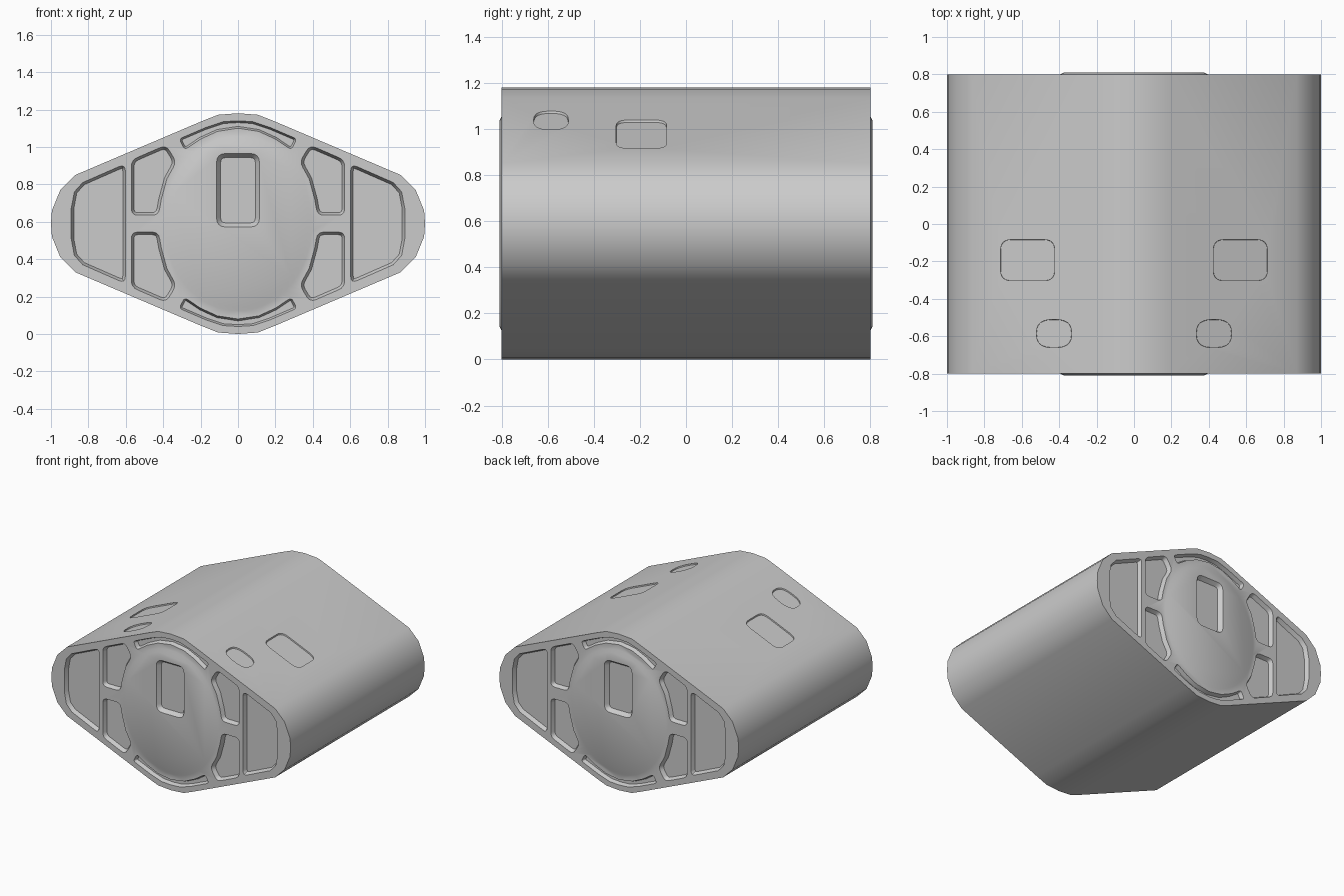
import bpy, bmesh, math
from mathutils import Vector

if "Cube" in bpy.data.objects:
    bpy.data.objects.remove(bpy.data.objects["Cube"])

H = 1.18      # overall height
HALF = 0.8    # half length of the body

grey = bpy.data.materials.new("plain_grey")
grey.diffuse_color = (0.6, 0.6, 0.6, 1)
grey.use_nodes = True
grey.node_tree.nodes["Principled BSDF"].inputs["Base Color"].default_value = grey.diffuse_color


def mirrored(half):
    """Close a right-hand outline by mirroring it over x = 0."""
    return half + [(-x, z) for x, z in reversed(half) if abs(x) > 1e-6]


def round_poly(pts, r, steps=4):
    """Round each corner of a polygon with a quadratic arc."""
    out, n = [], len(pts)
    for i in range(n):
        p = Vector(pts[i])
        a, b = Vector(pts[i - 1]) - p, Vector(pts[(i + 1) % n]) - p
        if abs(a.angle(b) - math.pi) < 0.6:
            out.append(p)
            continue
        pa = p + a.normalized() * min(r, a.length * 0.45)
        pb = p + b.normalized() * min(r, b.length * 0.45)
        for k in range(steps + 1):
            t = k / steps
            out.append(pa * (1 - t) ** 2 + p * (2 * t * (1 - t)) + pb * t * t)
    return out


def offset(pts, d):
    """Move a polygon outwards by d (inwards when negative)."""
    pts = [Vector(p) for p in pts]
    n = len(pts)
    area = sum(pts[i - 1].cross(pts[i]) for i in range(n))
    s = 1 if area > 0 else -1
    out = []
    for i in range(n):
        e1 = (pts[i] - pts[i - 1]).normalized()
        e2 = (pts[(i + 1) % n] - pts[i]).normalized()
        n1, n2 = Vector((e1.y, -e1.x)) * s, Vector((e2.y, -e2.x)) * s
        m = (n1 + n2).normalized()
        out.append(pts[i] + m * d / max(m.dot(n1), 0.5))
    return out


def loft(bm, a, b):
    """Closed solid between two matching loops of 3D points."""
    va, vb = [bm.verts.new(p) for p in a], [bm.verts.new(p) for p in b]
    n = len(va)
    bm.faces.new(va)
    bm.faces.new(list(reversed(vb)))
    for i in range(n):
        j = (i + 1) % n
        bm.faces.new((va[j], va[i], vb[i], vb[j]))


def at_y(pts, y):
    return [(p[0], y, p[1]) for p in pts]


def finish(bm, name):
    bmesh.ops.recalc_face_normals(bm, faces=bm.faces)
    me = bpy.data.meshes.new(name)
    bm.to_mesh(me)
    bm.free()
    ob = bpy.data.objects.new(name, me)
    me.materials.append(grey)
    bpy.context.collection.objects.link(ob)
    return ob


def boolean(target, tool, op):
    m = target.modifiers.new(op.lower(), 'BOOLEAN')
    m.operation, m.object, m.solver = op, tool, 'EXACT'
    bpy.context.view_layer.objects.active = target
    bpy.ops.object.modifier_apply(modifier=m.name)
    bpy.data.objects.remove(tool)


# Body: rounded diamond profile run along y
quarter = [(0, H), (0.107, 1.172), (0.2, 1.135), (0.87, 0.85), (0.95, 0.77), (0.995, 0.66), (1, 0.59)]
right = quarter + [(x, H - z) for x, z in reversed(quarter[:-1])]
profile = mirrored(right)
bm = bmesh.new()
loft(bm, at_y(profile, -HALF), at_y(profile, HALF))
body = finish(bm, "body")

# Raised oval plates on both ends
oval = [(0.395 * math.cos(t * math.tau / 72), 0.59 + 0.467 * math.sin(t * math.tau / 72)) for t in range(72)]
bm = bmesh.new()
for s in (-1, 1):
    loft(bm, at_y(offset(oval, 0.02), s * 0.79), at_y(offset(oval, -0.02), s * 0.81))
boolean(body, finish(bm, "oval_plates"), 'UNION')

# Recess outlines on the end faces
outer = [(0.602, 0.91), (0.83, 0.81), (0.875, 0.76), (0.892, 0.67),
         (0.892, 0.51), (0.875, 0.42), (0.83, 0.37), (0.602, 0.27)]
inner = [(0.425, 0.635), (0.41, 0.72), (0.38, 0.83), (0.33, 0.92), (0.385, 1.01), (0.57, 0.93), (0.57, 0.635)]
crescent = mirrored([(0, 1.14), (0.08, 1.135), (0.17, 1.105), (0.315, 1.045)]) 
crescent = ([(0, 1.14), (0.08, 1.135), (0.17, 1.105), (0.315, 1.043), (0.285, 0.985),
             (0.2, 1.042), (0.11, 1.083), (0, 1.1)])
crescent += [(-x, z) for x, z in reversed(crescent[1:-1])]
slot = [(-0.115, 0.572), (0.115, 0.572), (0.115, 0.965), (-0.115, 0.965)]


def flip(pts, sx, up):
    return [(sx * x, z if up else H - z) for x, z in pts]


recesses = [(round_poly(slot, 0.05), 0.81, 0.022)]
for up in (True, False):
    recesses.append((round_poly(flip(crescent, 1, up), 0.02), HALF, 0.01))
    for sx in (-1, 1):
        recesses.append((round_poly(flip(inner, sx, up), 0.035), HALF, 0.014))
for sx in (-1, 1):
    recesses.append((round_poly(flip(outer, sx, True), 0.04), HALF, 0.014))

bm = bmesh.new()
for pts, face, taper in recesses:
    for s in (-1, 1):
        loft(bm, at_y(offset(pts, taper * 0.5), s * (face + 0.015)),
             at_y(offset(pts, -taper), s * (face - 0.03)))


# Shallow ports in the upper slopes
def on_slope(pts, lift):
    return [(p[0], p[1], 1.135 - (abs(p[0]) - 0.2) * 0.285 / 0.67 + lift) for p in pts]


for x0, x1, y0, y1, r in ((0.42, 0.717, -0.307, -0.08, 0.06), (0.33, 0.525, -0.665, -0.507, 0.11)):
    for s in (-1, 1):
        port = round_poly([(s * x0, y0), (s * x1, y0), (s * x1, y1), (s * x0, y1)], r, 6)
        loft(bm, on_slope(port, 0.03), on_slope(offset(port, -0.005), -0.01))
boolean(body, finish(bm, "recess_cutters"), 'DIFFERENCE')

# Smooth sides, sharp rims
bpy.ops.object.select_all(action='DESELECT')
body.select_set(True)
bpy.context.view_layer.objects.active = body
bpy.ops.object.shade_smooth_by_angle(angle=math.radians(30))
